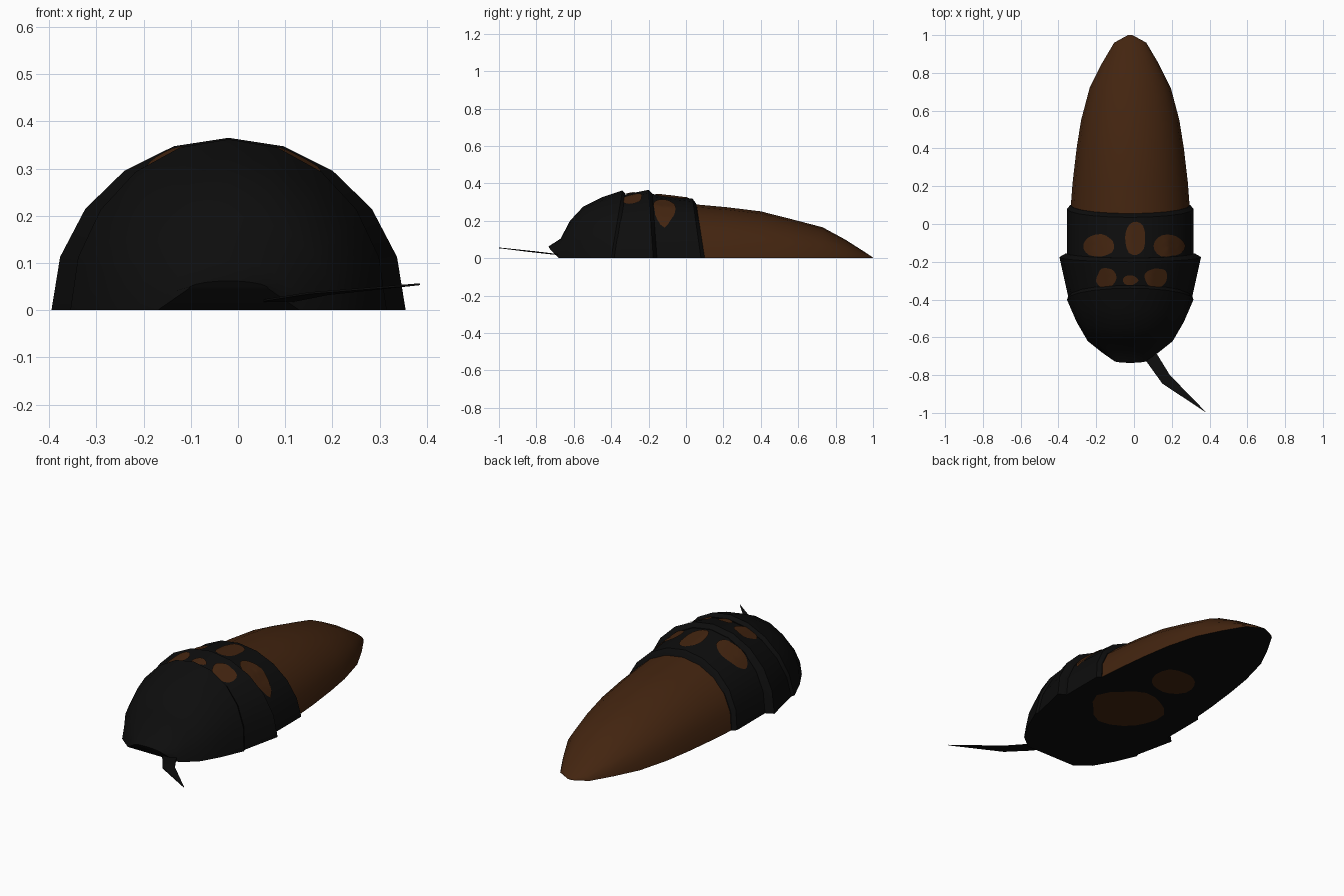
import bpy, bmesh, math, random
from mathutils import Vector
from mathutils.bvhtree import BVHTree

if "Cube" in bpy.data.objects:
    bpy.data.objects.remove(bpy.data.objects["Cube"])

random.seed(4)
CX = -0.02      # body axis
SEG = 10        # sides over the half dome


def material(name, rgb):
    m = bpy.data.materials.new(name)
    m.diffuse_color = (*rgb, 1)
    m.use_nodes = True
    m.node_tree.nodes["Principled BSDF"].inputs["Base Color"].default_value = m.diffuse_color
    return m


BLACK = material("shell black", (0.004, 0.004, 0.004))
BROWN = material("dark brown", (0.056, 0.018, 0.005))


def finish(name, bm, mats, angle=30):
    me = bpy.data.meshes.new(name)
    bm.to_mesh(me)
    bm.free()
    for m in mats:
        me.materials.append(m)
    ob = bpy.data.objects.new(name, me)
    bpy.context.collection.objects.link(ob)
    bpy.ops.object.select_all(action='DESELECT')
    ob.select_set(True)
    bpy.context.view_layer.objects.active = ob
    bpy.ops.object.shade_smooth_by_angle(angle=math.radians(angle))
    return ob


def dome(name, rings, mats, angle=30):
    """Loft of half-ellipse rings: (y at base, y at top, half width, height, base z)."""
    bm = bmesh.new()
    loops = []
    for yb, yt, w, h, zb in rings:
        loop = []
        for i in range(SEG + 1):
            a = math.pi * i / SEG
            s = math.sin(a)
            loop.append(bm.verts.new((CX + w * math.cos(a), yb + (yt - yb) * s, zb + (h - zb) * s)))
        loops.append(loop)
    n = SEG + 1
    for p, q in zip(loops, loops[1:]):
        for i in range(n):
            j = (i + 1) % n
            bm.faces.new((p[i], p[j], q[j], q[i]))
    bm.faces.new(loops[0])
    bm.faces.new(loops[-1])
    bmesh.ops.recalc_face_normals(bm, faces=bm.faces)
    bm.normal_update()
    # underside is always black
    for f in bm.faces:
        if len(mats) > 1 and f.normal.z < -0.8:
            f.material_index = 1
    return finish(name, bm, mats, angle)


# Body parts, back to front
abdomen = dome("abdomen", [
    (0.05, 0.02, 0.318, 0.290, 0), (0.22, 0.22, 0.305, 0.272, 0),
    (0.40, 0.40, 0.284, 0.250, 0), (0.55, 0.55, 0.260, 0.212, 0),
    (0.72, 0.73, 0.215, 0.165, 0), (0.85, 0.85, 0.150, 0.100, 0),
    (0.96, 0.96, 0.085, 0.030, 0), (1.0, 1.0, 0.012, 0.003, 0)], [BROWN, BLACK], 40)
rear_band = dome("rear_band", [
    (-0.18, -0.20, 0.335, 0.345, 0), (0.08, 0.035, 0.335, 0.318, 0),
    (0.10, 0.055, 0.318, 0.290, 0)], [BLACK])
front_band = dome("front_band", [
    (-0.40, -0.35, 0.325, 0.335, 0), (-0.175, -0.20, 0.375, 0.365, 0),
    (-0.155, -0.18, 0.340, 0.345, 0)], [BLACK])
head = dome("head", [
    (-0.725, -0.735, 0.085, 0.062, 0.045), (-0.68, -0.67, 0.150, 0.105, 0),
    (-0.62, -0.62, 0.225, 0.200, 0), (-0.52, -0.55, 0.283, 0.275, 0),
    (-0.44, -0.45, 0.318, 0.325, 0), (-0.40, -0.34, 0.335, 0.362, 0),
    (-0.375, -0.325, 0.325, 0.345, 0)], [BLACK])


def patch(name, target, x, y, rx, ry, down=True, lift=0.005, rings=4, segs=18):
    """Irregular spot draped on the target, from above or from below."""
    tree = BVHTree.FromObject(target, bpy.context.evaluated_depsgraph_get()) if target else None
    wob = [random.uniform(0.85, 1.1) for _ in range(segs // 2)]

    def put(px, py):
        if not tree:
            return (px, py, -0.002)
        hit, nrm, _, _ = tree.ray_cast(Vector((px, py, 2)), Vector((0, 0, -1)))
        return hit + nrm * lift if hit else (px, py, 0.0)

    bm = bmesh.new()
    centre = bm.verts.new(put(x, y))
    prev = None
    for r in range(1, rings + 1):
        loop = []
        for i in range(segs):
            a = 2 * math.pi * i / segs
            k = r / rings * (wob[i // 2] + wob[((i + 1) // 2) % len(wob)]) / 2
            loop.append(bm.verts.new(put(x + rx * k * math.cos(a), y + ry * k * math.sin(a))))
        for i in range(segs):
            j = (i + 1) % segs
            vs = (centre, loop[i], loop[j]) if prev is None else (prev[i], loop[i], loop[j], prev[j])
            bm.faces.new(vs if down else vs[::-1])
        prev = loop
    return finish(name, bm, [BROWN])


# Brown spots on the two bands
for i, (x, y, rx, ry) in enumerate([(-0.185, -0.11, 0.088, 0.06), (0.005, -0.07, 0.058, 0.09),
                                    (0.185, -0.115, 0.08, 0.062)]):
    patch(f"rear_band_spot_{i + 1}", rear_band, x, y, rx, ry)
for i, (x, y, rx, ry) in enumerate([(-0.145, -0.283, 0.053, 0.056), (-0.02, -0.298, 0.04, 0.026),
                                    (0.115, -0.283, 0.062, 0.056)]):
    patch(f"front_band_spot_{i + 1}", front_band, x, y, rx, ry)

# Spots on the flat underside
patch("belly_spot_front", None, -0.01, -0.056, 0.19, 0.19, down=False)
patch("belly_spot_rear", None, -0.014, 0.298, 0.12, 0.12, down=False)

# Thin bent feeler at the mouth, a flat blade
bm = bmesh.new()
outline = [(0.05, -0.68, 0.018), (0.06, -0.72, 0.022), (0.15, -0.845, 0.036),
           (0.385, -1.0, 0.055), (0.19, -0.80, 0.034), (0.11, -0.67, 0.018)]
top = [bm.verts.new((x, y, z + 0.002)) for x, y, z in outline]
low = [bm.verts.new((x, y, z - 0.002)) for x, y, z in outline]
for a, b in ((0, 1), (1, 2), (2, 3), (3, 4), (4, 5), (5, 0)):
    bm.faces.new((top[a], low[a], low[b], top[b]))
for side in (top, low):
    bm.faces.new((side[0], side[1], side[2], side[4], side[5]))
    bm.faces.new((side[2], side[3], side[4]))
bmesh.ops.recalc_face_normals(bm, faces=bm.faces)
finish("feeler", bm, [BLACK])
